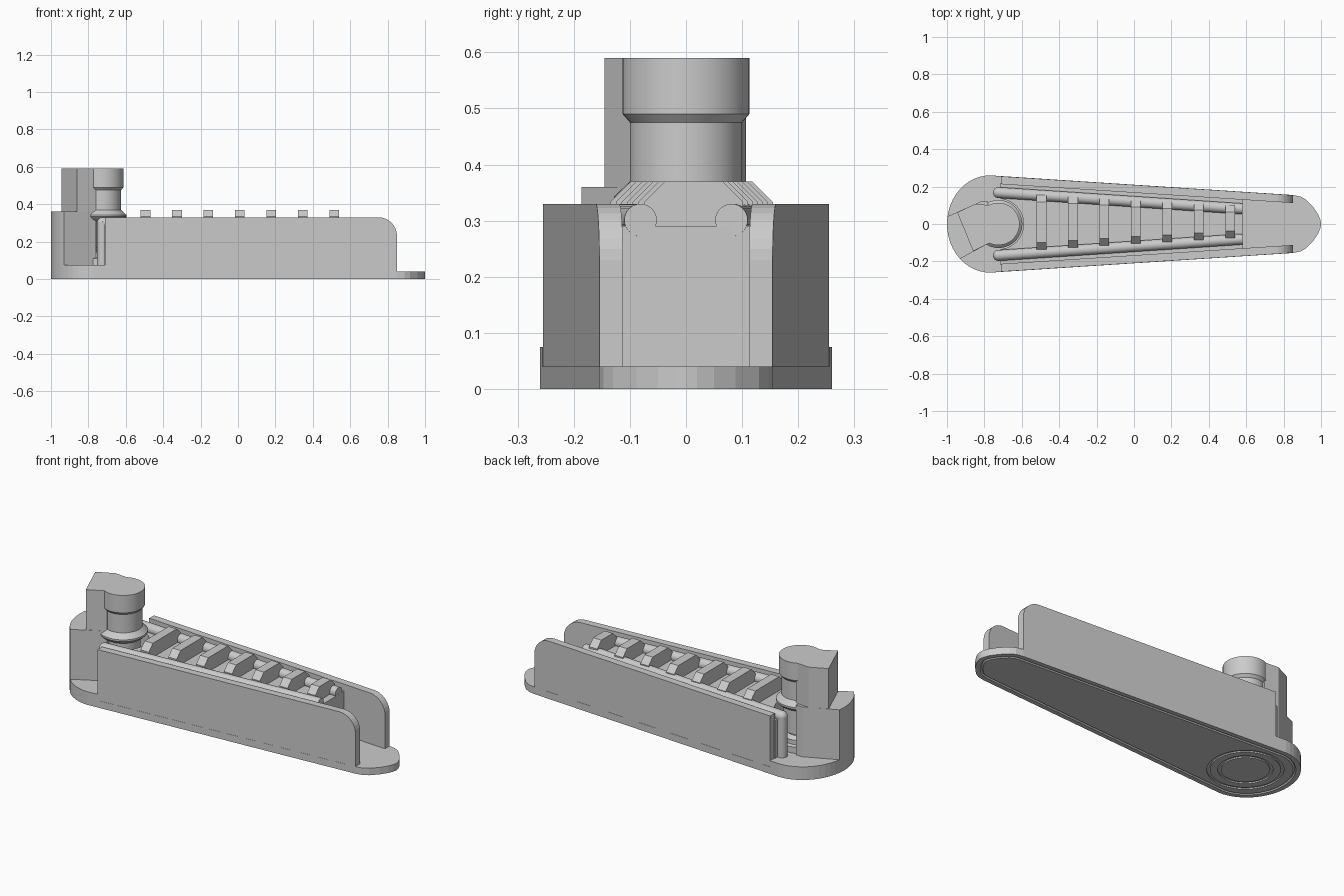
import bpy, bmesh
from math import sin, cos, pi
from mathutils import Vector

if "Cube" in bpy.data.objects:
    bpy.data.objects.remove(bpy.data.objects["Cube"])

SX = -0.725  # spindle axis x


def finish(name, bm, smooth=False):
    bmesh.ops.recalc_face_normals(bm, faces=bm.faces[:])
    me = bpy.data.meshes.new(name)
    bm.to_mesh(me)
    bm.free()
    ob = bpy.data.objects.new(name, me)
    bpy.context.collection.objects.link(ob)
    if smooth:
        bpy.ops.object.select_all(action='DESELECT')
        bpy.context.view_layer.objects.active = ob
        ob.select_set(True)
        bpy.ops.object.shade_smooth_by_angle(angle=0.5)
    return ob


def prism(name, pts, lo, hi, axis='z'):
    """Extrude a 2D outline between lo and hi (axis z: xy outline, axis x: yz outline)."""
    bm = bmesh.new()
    place = (lambda p, h: (p[0], p[1], h)) if axis == 'z' else (lambda p, h: (h, p[0], p[1]))
    a = [bm.verts.new(place(p, lo)) for p in pts]
    b = [bm.verts.new(place(p, hi)) for p in pts]
    n = len(pts)
    bm.faces.new(a[::-1])
    bm.faces.new(b)
    for i in range(n):
        j = (i + 1) % n
        bm.faces.new((a[i], a[j], b[j], b[i]))
    return finish(name, bm)


def lathe(name, prof, segs=48, closed=False):
    """Spin an (r, z) profile around the spindle axis."""
    bm = bmesh.new()
    rings = [[bm.verts.new((SX + r * cos(2 * pi * k / segs), r * sin(2 * pi * k / segs), z))
              for k in range(segs)] for r, z in prof]
    pairs = list(zip(rings, rings[1:]))
    if closed:
        pairs.append((rings[-1], rings[0]))
    else:
        bm.faces.new(rings[0])
        bm.faces.new(rings[-1])
    for a, b in pairs:
        for k in range(segs):
            j = (k + 1) % segs
            bm.faces.new((a[k], a[j], b[j], b[k]))
    return finish(name, bm, True)


def rod(name, p, q, r):
    p, q = Vector(p), Vector(q)
    bm = bmesh.new()
    rot = (q - p).to_track_quat('Z', 'Y').to_matrix().to_4x4()
    rot.translation = (p + q) / 2
    bmesh.ops.create_cone(bm, cap_ends=True, segments=24, radius1=r, radius2=r,
                          depth=(q - p).length, matrix=rot)
    return finish(name, bm, True)


def boolean(ob, cutter, op='DIFFERENCE'):
    m = ob.modifiers.new(op.lower(), 'BOOLEAN')
    m.object, m.operation, m.solver = cutter, op, 'EXACT'
    bpy.context.view_layer.objects.active = ob
    bpy.ops.object.modifier_apply(modifier=m.name)
    bpy.data.objects.remove(cutter)


# Teardrop outline of the foot plate
left = [(-0.77 + 0.23 * cos(t), 0.26 * sin(t)) for t in [pi / 2 + pi * i / 24 for i in range(25)]]
tip = [(0.85, 0.155), (0.89, 0.147), (0.92, 0.13), (0.96, 0.088), (0.985, 0.05), (0.997, 0.02)]
outline = left + [(x, -y) for x, y in tip] + [(1.0, 0)] + tip[::-1]
base = prism("foot_plate", outline, 0, 0.04)

# Recessed border groove and round grooves on the underside
bm = bmesh.new()
bm.from_mesh(base.data)
under = [f for f in bm.faces if f.normal.z < -0.9]
bmesh.ops.inset_region(bm, faces=under, thickness=0.025)
bmesh.ops.inset_region(bm, faces=under, thickness=0.007, depth=-0.007)
bmesh.ops.inset_region(bm, faces=under, thickness=0.007, depth=0.007)
bm.to_mesh(base.data)
bm.free()
for r in (0.13, 0.185):
    boolean(base, lathe("groove_cutter", [(r - .008, -.01), (r + .008, -.01), (r + .008, .007),
                                          (r - .008, .007)], closed=True))

# Thicker heel of the plate
heel = [p for p in left if p[0] <= -0.77 + 1e-6]
prism("heel_plate", heel + [(-0.71, -0.256), (-0.71, 0.256)], 0.03, 0.075)

# Side walls with a rounded front top corner
for s, side in ((-1, "near"), (1, "far")):
    prof = [(-0.71, 0.03), (0.85, 0.03)] + [(0.75 + 0.1 * cos(a), 0.23 + 0.1 * sin(a))
            for a in [pi / 2 * i / 8 for i in range(9)]] + [(-0.71, 0.33)]
    bm = bmesh.new()
    rows = []
    for off in (0, -0.042):
        rows.append([bm.verts.new((x, s * (0.255 - (x + 0.71) * 0.0645 + off), z)) for x, z in prof])
        bm.faces.new(rows[-1])
    for i in range(len(prof)):
        j = (i + 1) % len(prof)
        bm.faces.new((rows[0][i], rows[0][j], rows[1][j], rows[1][i]))
    finish(side + "_wall", bm)

# Core block between the walls, hollowed around the spindle
core = prism("core_block", [(-0.715, -0.22), (0.58, -0.135), (0.58, 0.135), (-0.715, 0.22)], 0.03, 0.29)
boolean(core, lathe("spindle_cutter", [(0.135, 0.075), (0.135, 0.5)]))

# Rounded rails with posts at the heel end
for s, side in ((-1, "near"), (1, "far")):
    rod(side + "_rail", (SX, s * 0.168, 0.301), (0.58, s * 0.081, 0.301), 0.029)
    rod(side + "_rail_post", (SX, s * 0.168, 0.07), (SX, s * 0.168, 0.301), 0.029)
    bm = bmesh.new()
    bmesh.ops.create_uvsphere(bm, u_segments=24, v_segments=12, radius=0.029)
    bmesh.ops.translate(bm, verts=bm.verts[:], vec=(SX, s * 0.168, 0.301))
    finish(side + "_rail_end", bm, True)

# Row of bevelled cross slats
for i in range(7):
    t = i / 6
    x = -0.495 + 1.01 * t
    lo, hi = -0.135 + 0.06 * t, 0.155 - 0.053 * t
    prism(f"slat_{i + 1}", [(lo, 0.285), (hi, 0.285), (hi, 0.333), (hi - 0.037, 0.37),
                            (lo + 0.037, 0.37), (lo, 0.333)], x - 0.026, x + 0.026, 'x')

# Turned spindle
lathe("spindle", [(0.115, 0.07), (0.115, 0.11), (0.095, 0.115), (0.095, 0.14), (0.07, 0.155),
                  (0.07, 0.165), (0.09, 0.17), (0.09, 0.305), (0.11, 0.315), (0.128, 0.333),
                  (0.128, 0.343), (0.1, 0.37), (0.1, 0.475), (0.113, 0.49), (0.113, 0.59)])

# Angled bracket: tall part joined to the spindle and a lower step trimmed to the heel outline
prism("bracket_tall", [(-0.945, 0.062), (-0.86, -0.145), (-0.76, -0.095), (-0.74, 0.0),
                       (-0.765, 0.1), (-0.85, 0.107)], 0.07, 0.59)
step = prism("bracket_step", [(-1.1, -0.006), (-1.02, -0.235), (-0.78, -0.105), (-0.78, 0.12),
                              (-0.82, 0.12)], 0.07, 0.36)
boolean(step, prism("heel_trim", outline, -0.1, 0.8), 'INTERSECT')
